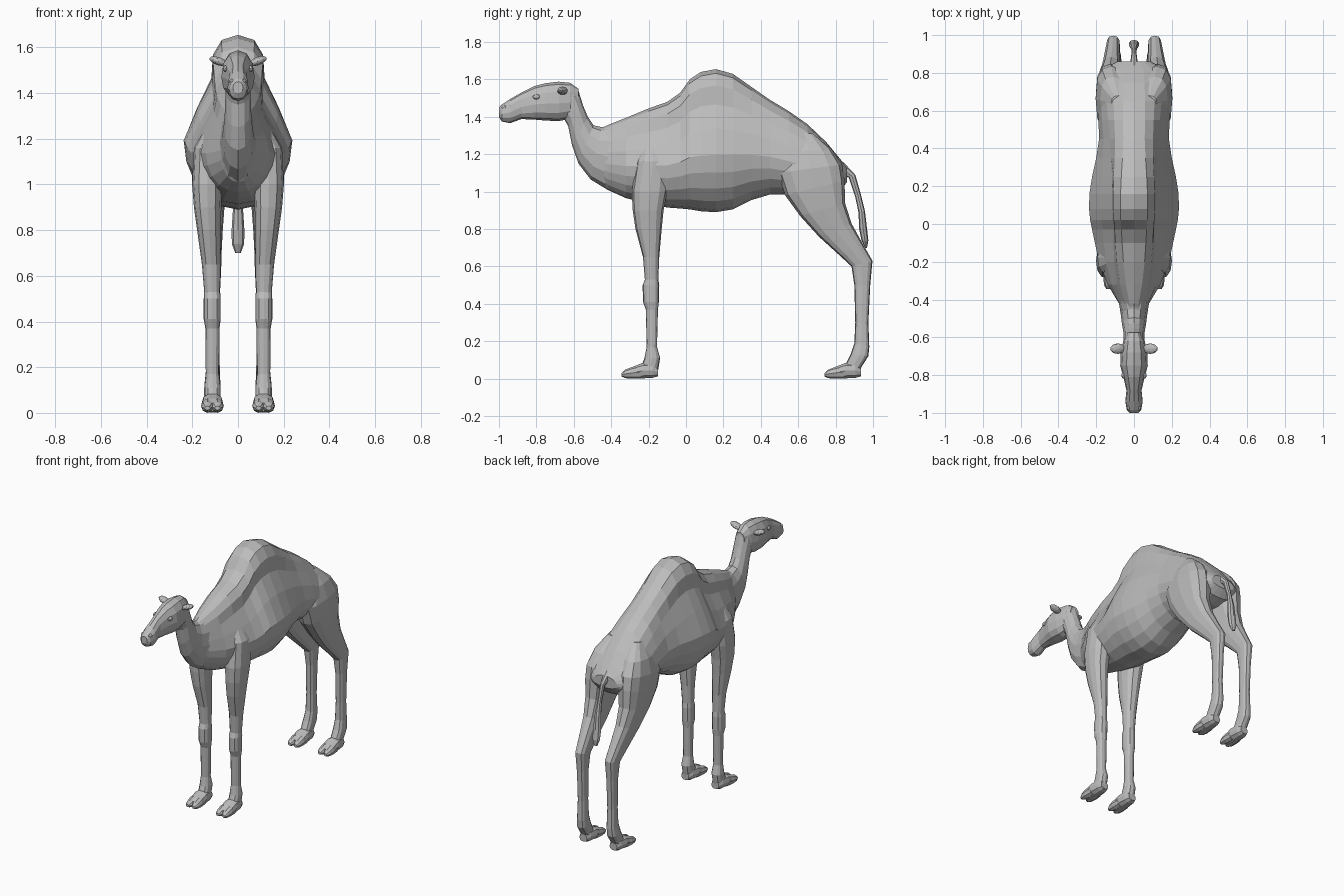
import bpy
import bmesh
from math import sin, cos, pi, copysign
from mathutils import Matrix, Vector

default_cube = bpy.data.objects.get("Cube")
if default_cube:
    bpy.data.objects.remove(default_cube, do_unlink=True)


def make_material(name, value):
    material = bpy.data.materials.new(name)
    material.use_nodes = True
    colour = (value, value, value, 1)
    material.diffuse_color = colour
    material.node_tree.nodes["Principled BSDF"].inputs["Base Color"].default_value = colour
    return material


HIDE = make_material("plain grey hide", .5)


def finish(name, bm):
    """Turn a bmesh into a flat shaded object."""
    bmesh.ops.recalc_face_normals(bm, faces=bm.faces)
    mesh = bpy.data.meshes.new(name)
    bm.to_mesh(mesh)
    bm.free()
    mesh.materials.append(HIDE)
    obj = bpy.data.objects.new(name, mesh)
    bpy.context.collection.objects.link(obj)
    return obj


def loft(name, rows, sides=12, side=1, belly=.5, shift=0, power=1):
    """Skin oval rings. Each row: start (y, z), end (y, z), half width, centre x, pinch.
    A power below one makes the rings boxier."""
    bm = bmesh.new()
    rings = []
    for start, end, width, centre, pinch in rows:
        low, high = Vector(start), Vector(end)
        middle = low.lerp(high, belly)
        ring = []
        for i in range(sides):
            angle = 2 * pi * i / sides
            s, c = (copysign(abs(v) ** power, v) for v in (sin(angle), cos(angle)))
            reach = (high - middle) * s if s > 0 else (middle - low) * s
            y, z = middle + reach
            # pinching slims the flanks between the widest line and the crest
            slim = 1 - pinch * (2.6 * s * c * c) ** 2 if s > 0 else 1
            ring.append(bm.verts.new((side * (centre + width * c * slim), y + shift, z)))
        rings.append(ring)
    for lower, upper in zip(rings, rings[1:]):
        for i in range(sides):
            j = (i + 1) % sides
            bm.faces.new((lower[i], lower[j], upper[j], upper[i]))
    bm.faces.new(rings[0])
    bm.faces.new(rings[-1])
    return finish(name, bm)


def upright(rows, centre=0):
    """Rings standing across the y axis: y, bottom, top, half width, pinch."""
    return [((y, bottom), (y, top), width, centre, pinch[0] if pinch else 0)
            for y, bottom, top, width, *pinch in rows]


def level(rows):
    """Rings lying flat: z, front, back, half width, centre x."""
    return [((front, z), (back, z), width, centre, 0)
            for z, front, back, width, centre in rows]


def slanted(rows):
    """Rings given by two points in the side plane, half width and centre x."""
    return [((a, b), (c, d), width, centre[0] if centre else 0, 0)
            for a, b, c, d, width, *centre in rows]


def ball(name, place, size, tilt=0):
    bm = bmesh.new()
    matrix = Matrix.Translation(place) @ Matrix.Rotation(tilt, 4, "Y") @ Matrix.Diagonal((*size, 1))
    bmesh.ops.create_icosphere(bm, subdivisions=2, radius=1, matrix=matrix)
    return finish(name, bm)


# Trunk with the hump
loft("body", upright([
    (-.49, 1.1, 1.32, .05),
    (-.42, 1.01, 1.355, .08),
    (-.32, .965, 1.395, .14, .2),
    (-.2, .935, 1.445, .185, .3),
    (-.1, .915, 1.48, .207, .35),
    (-.03, .91, 1.53, .222, .4),
    (.02, .905, 1.6, .232, .4),
    (.08, .895, 1.64, .238, .4),
    (.16, .89, 1.655, .236, .39),
    (.25, .905, 1.63, .222, .35),
    (.35, .955, 1.56, .2, .25),
    (.45, .985, 1.49, .185, .15),
    (.55, .985, 1.43, .188, .1),
    (.65, .98, 1.36, .19, .05),
    (.75, .98, 1.265, .18),
    (.82, 1, 1.18, .16),
    (.86, 1.05, 1.13, .09),
]), sides=20, belly=.4)

# Neck, from the chest up to the back of the skull
loft("neck", slanted([
    (-.32, .99, -.3, 1.36, .1),
    (-.42, 1.01, -.39, 1.355, .082),
    (-.51, 1.065, -.45, 1.345, .07),
    (-.575, 1.15, -.495, 1.355, .063),
    (-.61, 1.25, -.525, 1.4, .057),
    (-.63, 1.35, -.55, 1.46, .055),
    (-.67, 1.42, -.575, 1.54, .054),
    (-.7, 1.46, -.64, 1.58, .045),
]))

# Head and muzzle
loft("head", upright([
    (-1, 1.4, 1.45, .022),
    (-.985, 1.375, 1.465, .038),
    (-.94, 1.366, 1.495, .046),
    (-.88, 1.388, 1.53, .04),
    (-.81, 1.385, 1.565, .057),
    (-.75, 1.38, 1.58, .073),
    (-.68, 1.377, 1.588, .07),
    (-.62, 1.39, 1.582, .057),
    (-.575, 1.45, 1.55, .035),
]), belly=.45, power=.9)

# Tail with its tuft
loft("tail", slanted([
    (.82, 1.09, .84, 1.16, .024),
    (.87, 1.075, .905, 1.09, .015),
    (.905, .97, .935, .985, .013),
    (.922, .89, .957, .895, .022),
    (.926, .8, .968, .8, .028),
    (.938, .74, .975, .74, .027),
    (.957, .7, .968, .7, .012),
]), sides=8)

FRONT_LEG = level([
    (1.27, -.22, -.14, .04, .09),
    (1.16, -.265, -.09, .063, .13),
    (1, -.29, -.1, .066, .135),
    (.9, -.285, -.12, .06, .133),
    (.8, -.27, -.13, .052, .127),
    (.65, -.23, -.143, .041, .117),
    (.53, -.22, -.148, .035, .113),
    (.5, -.232, -.143, .037, .113),
    (.41, -.23, -.145, .037, .113),
    (.37, -.215, -.15, .031, .112),
    (.17, -.21, -.155, .029, .112),
    (.11, -.222, -.138, .036, .112),
    (.04, -.25, -.15, .036, .112),
])

HIND_LEG = slanted([
    (.6, 1.31, .68, 1.31, .04, .08),
    (.53, 1.21, .78, 1.225, .068, .11),
    (.49, 1.1, .835, 1.145, .083, .12),
    (.53, .98, .848, 1.06, .08, .122),
    (.61, .87, .85, .94, .066, .125),
    (.71, .76, .885, .83, .053, .12),
    (.82, .66, .94, .73, .043, .115),
    (.885, .6, .997, .63, .036, .11),
    (.9, .5, .985, .5, .029, .11),
    (.905, .3, .975, .3, .027, .11),
    (.9, .19, .98, .17, .031, .11),
    (.88, .13, .975, .12, .035, .112),
    (.84, .05, .93, .05, .034, .112),
])

# The foot pad, shared by front and hind feet
FOOT = upright([
    (-.15, .012, .06, .028),
    (-.18, .002, .085, .041),
    (-.235, 0, .085, .047),
    (-.285, 0, .065, .047),
    (-.315, .006, .045, .035),
], centre=.112)

TOE = [
    (-.24, 0, .07, .024),
    (-.29, 0, .062, .028),
    (-.325, .003, .048, .024),
    (-.345, .012, .03, .012),
]

# Paired parts
HIND_SHIFT = 1.085
for label, side in (("left", 1), ("right", -1)):
    loft(label + "_front_leg", FRONT_LEG, side=side, power=.85)
    loft(label + "_hind_leg", HIND_LEG, side=side, power=.75)
    for end, shift in (("front", 0), ("hind", HIND_SHIFT)):
        loft(f"{label}_{end}_foot", FOOT, sides=10, side=side, shift=shift, power=.85)
        for toe, centre in (("inner", .09), ("outer", .134)):
            loft(f"{label}_{end}_{toe}_toe", upright(TOE, centre), sides=8, side=side, shift=shift)
    ball(label + "_ear", (side * .086, -.66, 1.54), (.043, .028, .018), tilt=-side * .35)
    ball(label + "_eye", (side * .055, -.8, 1.507), (.012, .02, .014))
    ball(label + "_nostril", (side * .026, -.972, 1.45), (.012, .016, .012))
